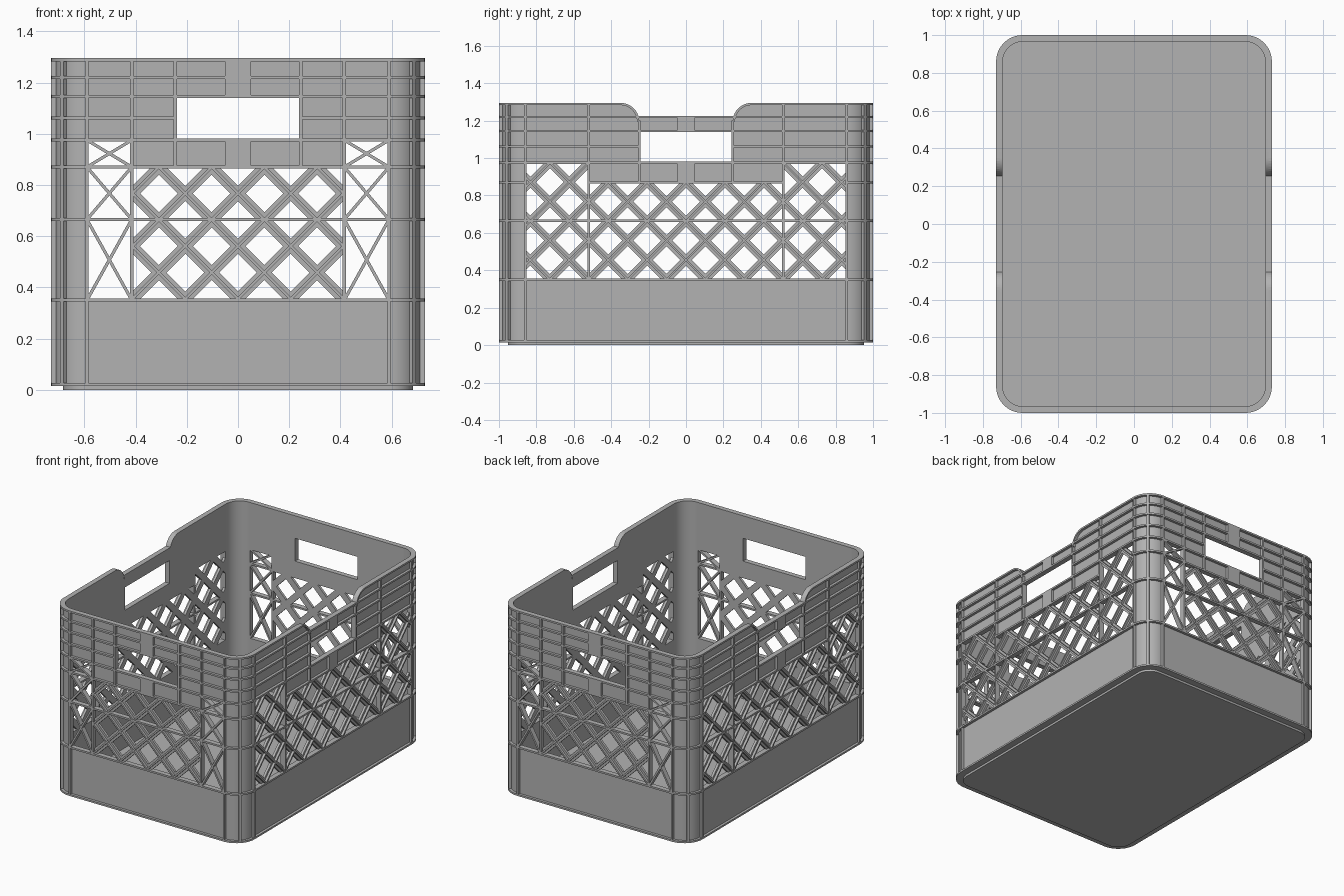
import bpy, bmesh, math
from mathutils import Matrix, Vector

if "Cube" in bpy.data.objects:
    bpy.data.objects.remove(bpy.data.objects["Cube"])

grey = bpy.data.materials.new("grey plastic")
grey.diffuse_color = (0.45, 0.45, 0.45, 1)
grey.use_nodes = True
grey.node_tree.nodes["Principled BSDF"].inputs["Base Color"].default_value = grey.diffuse_color

HX, HY, R = 0.73, 1.0, 0.14          # outer half sizes, corner radius
WALL, REC, T = 0.035, 0.018, 0.006   # rim depth, panel recess, half rib width
TOP = 1.295
RIBS = [0.021, 0.35, 0.665, 0.87, 0.975, 1.062, 1.145, 1.22, TOP - T]


def prism(bm, pts, a, b, place):
    """Extrude a 2D polygon from a to b, positioned by place(p, q, depth)."""
    lo = [bm.verts.new(place(p, q, a)) for p, q in pts]
    hi = [bm.verts.new(place(p, q, b)) for p, q in pts]
    n = len(pts)
    bm.faces.new(lo[::-1])
    bm.faces.new(hi)
    for i in range(n):
        j = (i + 1) % n
        bm.faces.new((lo[i], lo[j], hi[j], hi[i]))


def finish(name, bm):
    bmesh.ops.recalc_face_normals(bm, faces=bm.faces)
    me = bpy.data.meshes.new(name)
    bm.to_mesh(me)
    bm.free()
    me.materials.append(grey)
    ob = bpy.data.objects.new(name, me)
    bpy.context.collection.objects.link(ob)
    bpy.ops.object.select_all(action='DESELECT')
    ob.select_set(True)
    bpy.context.view_layer.objects.active = ob
    bpy.ops.object.shade_smooth_by_angle(angle=math.radians(25))


def clip(poly, rect):
    """Clip a convex polygon to a rectangle (u0, u1, z0, z1)."""
    u0, u1, z0, z1 = rect
    for ax, lim, s in ((0, u0, 1), (0, u1, -1), (1, z0, 1), (1, z1, -1)):
        out = []
        for i, a in enumerate(poly):
            b = poly[(i + 1) % len(poly)]
            da, db = s * (a[ax] - lim), s * (b[ax] - lim)
            if da >= 0:
                out.append(a)
            if da * db < 0:
                t = da / (da - db)
                out.append((a[0] + t * (b[0] - a[0]), a[1] + t * (b[1] - a[1])))
        poly = out
    return poly


class Side:
    """One wall, described in (u along wall, z) with depth measured outward."""

    def __init__(self, k, h):
        self.bm, self.h = bmesh.new(), h
        rot = Matrix.Rotation(k * math.pi / 2, 3, 'Z')
        self.place = lambda u, z, d: rot @ Vector((u, -d, z))

    def poly(self, pts, d0=-WALL, d1=0.0):
        if len(pts) > 2:
            prism(self.bm, pts, self.h + d0, self.h + d1, self.place)

    def rect(self, u0, u1, z0, z1, d1=0.0, both=True):
        self.poly([(u0, z0), (u1, z0), (u1, z1), (u0, z1)], -WALL, d1)
        if both and u0 >= 0:
            self.rect(-u1, -u0, z0, z1, d1, False)

    def panel(self, *r):
        self.rect(*r, d1=-REC)

    def hrib(self, z, u0, u1):
        self.rect(u0, u1, z - T, z + T)

    def vrib(self, u, z0, z1):
        self.rect(u - T, u + T, z0, z1)

    def bar(self, a, b, w, rect, d0=-WALL, d1=0.0):
        n = Vector((a[1] - b[1], b[0] - a[0])).normalized() * w / 2
        pts = [(a[0] + n.x, a[1] + n.y), (a[0] - n.x, a[1] - n.y),
               (b[0] - n.x, b[1] - n.y), (b[0] + n.x, b[1] + n.y)]
        self.poly(clip(pts, rect), d0, d1)

    def lattice(self, rect, p, shift):
        # diagonal bars, each with a thin fin on its outer face
        for s in (1, -1):
            for k in range(-9, 10):
                c = 0.767 + k * p - s * shift
                a, b = (-1.2, c - s * 1.2), (1.2, c + s * 1.2)
                self.bar(a, b, 0.042, rect, -WALL, -REC)
                self.bar(a, b, 0.011, rect, -REC, -0.002)


def short_wall(name, k):
    w, e, m, g = Side(k, HY), 0.59, 0.415, 0.245
    w.panel(-e, e, 0.015, 0.35)
    w.panel(-g, g, 1.145, TOP)
    w.panel(-g, g, 0.87, 0.975)
    w.panel(g, m, 0.87, TOP)
    w.panel(m, e, 0.975, TOP)
    # solid blocks above and below the handle
    w.rect(-0.05, 0.05, 1.145, TOP)
    w.rect(-0.05, 0.05, 0.87, 0.975)
    for z in RIBS:
        if z == 1.062:
            w.hrib(z, g, e)
        else:
            w.hrib(z, -e, e)
    w.vrib(e, 0.015, TOP)
    w.vrib(m, 0.35, TOP)
    w.vrib(g, 0.87, TOP)
    w.lattice((-m, m, 0.35, 0.87), 0.206, 0)
    # thin crosses at both ends
    for z0, z1 in ((0.35, 0.665), (0.665, 0.87), (0.87, 0.975)):
        for s in (1, -1):
            r = (min(s * m, s * e), max(s * m, s * e), z0, z1)
            w.bar((r[0], z0), (r[1], z1), 0.012, r)
            w.bar((r[0], z1), (r[1], z0), 0.012, r)
    finish(name, w.bm)


def long_wall(name, k):
    w, e, m, g = Side(k, HX), 0.86, 0.52, 0.25
    w.panel(-e, e, 0.015, 0.35)
    w.panel(m, e, 0.975, TOP)
    w.panel(-g, g, 1.145, 1.22)
    w.panel(-g, g, 0.87, 0.975)
    # rounded shoulders beside the lowered handle
    r = 0.1
    ang = [math.pi / 2 * (1 + i / 10) for i in range(11)]
    arc = [(g + r + r * math.cos(a), TOP - r + r * math.sin(a)) for a in ang]
    inner = [(g + r + (r - 2 * T) * math.cos(a), TOP - r + (r - 2 * T) * math.sin(a)) for a in ang]
    for s in (1, -1):
        w.poly([(s * u, z) for u, z in [(g, 0.87), (m, 0.87), (m, TOP)] + arc], -WALL, -REC)
        for i in range(10):
            quad = (arc[i], arc[i + 1], inner[i + 1], inner[i])
            w.poly([(s * u, z) for u, z in quad])
    # solid blocks on the handle bars
    w.rect(-0.045, 0.045, 1.145, 1.22)
    w.rect(-0.045, 0.045, 0.87, 0.975)
    for z in RIBS:
        if z > 1.25:
            w.hrib(z, g + r, e)
        elif z == 1.062:
            w.hrib(z, g, e)
        elif z == 0.87:
            w.hrib(z, -m, m)
        else:
            w.hrib(z, -e, e)
    w.vrib(e, 0.015, TOP)
    w.vrib(m, 0.35, TOP)
    w.vrib(g, 0.87, 1.2)
    for rect in ((-m, m, 0.35, 0.87), (m, e, 0.35, 0.975), (-e, -m, 0.35, 0.975)):
        w.lattice(rect, 0.208, 0.104)
    finish(name, w.bm)


short_wall("front_wall", 0)
long_wall("right_wall", 1)
short_wall("back_wall", 2)
long_wall("left_wall", 3)

# Rounded corner posts with ring ribs and a diagonal fin
SEG = 12
for sx, sy, name in ((1, 1, "back_right"), (-1, 1, "back_left"), (-1, -1, "front_left"), (1, -1, "front_right")):
    bm = bmesh.new()
    place = lambda x, y, z: Vector((sx * (HX - R + x), sy * (HY - R + y), z))

    def arc_block(r0, r1, z0, z1):
        ring = [(math.cos(i * math.pi / 2 / SEG), math.sin(i * math.pi / 2 / SEG)) for i in range(SEG + 1)]
        pts = [(r1 * c, r1 * s) for c, s in ring] + [(r0 * c, r0 * s) for c, s in reversed(ring)]
        prism(bm, pts, z0, z1, place)

    arc_block(R - WALL, R - REC, 0.015, TOP)
    for z in RIBS:
        arc_block(R - WALL, R, z - T, z + T)
    d, n = Vector((1, 1)).normalized(), Vector((-1, 1)).normalized() * 0.009
    a, b = d * (R - 0.03), d * (R - 0.001)
    prism(bm, [(p.x, p.y) for p in (a - n, b - n, b + n, a + n)], 0.015, TOP - T, place)
    finish(name + "_corner", bm)


def rounded_plate(name, hx, hy, r, z0, z1):
    pts = []
    for q, (sx, sy) in enumerate(((1, 1), (-1, 1), (-1, -1), (1, -1))):
        for i in range(SEG + 1):
            a = (q + i / SEG) * math.pi / 2
            pts.append((sx * (hx - r) + r * math.cos(a), sy * (hy - r) + r * math.sin(a)))
    bm = bmesh.new()
    prism(bm, pts, z0, z1, lambda x, y, z: Vector((x, y, z)))
    finish(name, bm)


# Floor and the stacking foot beneath it
rounded_plate("floor", HX - 0.025, HY - 0.025, R - 0.025, 0.015, 0.03)
rounded_plate("stacking_foot", HX - 0.047, HY - 0.047, R - 0.047, 0.0, 0.016)
